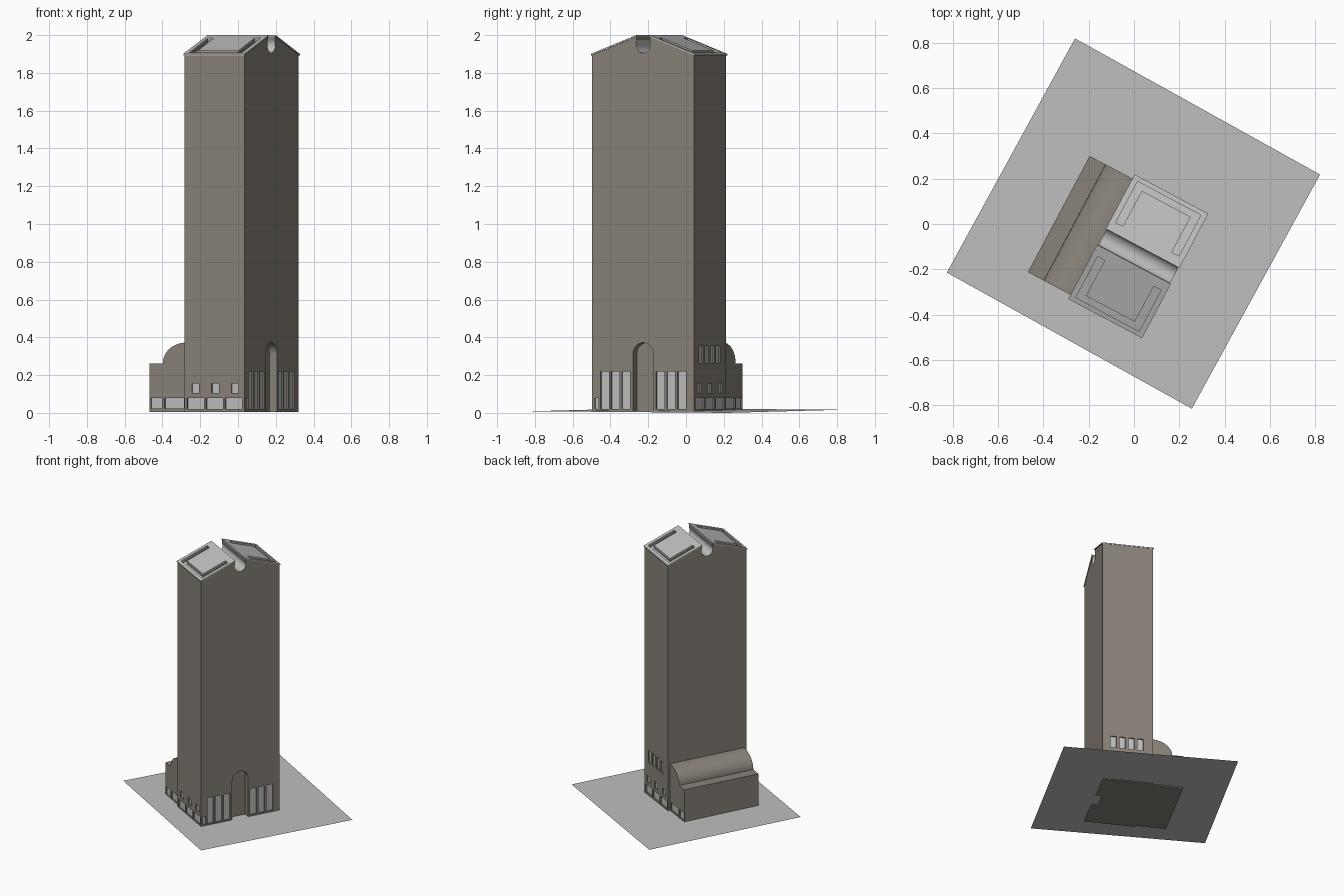
import bpy
import bmesh
import math
from mathutils import Matrix

cube = bpy.data.objects.get("Cube")
if cube:
    bpy.data.objects.remove(cube, do_unlink=True)


def material(name, rgb):
    m = bpy.data.materials.new(name)
    m.use_nodes = True
    m.diffuse_color = (*rgb, 1)
    m.node_tree.nodes["Principled BSDF"].inputs["Base Color"].default_value = (*rgb, 1)
    return m


STONE = material("warm stone", (0.25, 0.225, 0.19))
GREY = material("light grey", (0.52, 0.52, 0.52))

# The building is laid out in its own frame, then turned and placed
PLACE = Matrix.Translation((0.019, -0.1425, 0)) @ Matrix.Rotation(math.radians(-28), 4, "Z")
HU, HV = 0.179, 0.306      # tower half width and half depth
BASE, EAVE, RIDGE_SLOPE = 0.006, 1.901, 0.365
DEPTH = 0.012              # window recess


def finish(name, bm, mat, place=PLACE):
    bmesh.ops.recalc_face_normals(bm, faces=bm.faces)
    me = bpy.data.meshes.new(name)
    bm.to_mesh(me)
    bm.free()
    me.materials.append(mat)
    ob = bpy.data.objects.new(name, me)
    ob.matrix_world = place
    bpy.context.collection.objects.link(ob)
    return ob


def loft(bm, bottom, top):
    a = [bm.verts.new(p) for p in bottom]
    b = [bm.verts.new(p) for p in top]
    bm.faces.new(a)
    bm.faces.new(b)
    for i in range(len(a)):
        j = (i + 1) % len(a)
        bm.faces.new((a[i], a[j], b[j], b[i]))


def prism(bm, pts, lo, hi, axis):
    """Extrude a flat profile along x (0) or y (1)."""
    def at(t):
        return [(t, p, q) if axis == 0 else (p, t, q) for p, q in pts]
    loft(bm, at(lo), at(hi))


def roof_z(y):
    return EAVE + (HV + 0.005 - abs(y)) * RIDGE_SLOPE


def sloped(bm, pts, lo, hi, side):
    """Plan outline lifted onto one roof slope."""
    loft(bm, [(x, side * y, roof_z(y) + lo) for x, y in pts],
         [(x, side * y, roof_z(y) + hi) for x, y in pts])


def arc(cy, cz, ry, rz, a0, a1, n):
    angles = [math.radians(a0 + (a1 - a0) * i / n) for i in range(n + 1)]
    return [(cy + ry * math.cos(a), cz + rz * math.sin(a)) for a in angles]


def rect(a0, a1, b0, b1):
    return [(a0, b0), (a1, b0), (a1, b1), (a0, b1)]


def opening(cut, glass, axis, wall, a0, a1, z0, z1):
    """Recess in a wall at a signed distance, with a pane set at its back."""
    s = 1 if wall > 0 else -1
    # the profile runs across the wall, the prism runs through it
    prism(cut, rect(a0, a1, z0, z1), wall - s * DEPTH, wall + s * 0.05, axis)
    prism(glass, rect(a0, a1, z0, z1), wall - s * (DEPTH + 0.002), wall - s * (DEPTH - 0.003), axis)


def carve(ob, bm):
    cutter = finish("cutter", bm, STONE)
    cutter.hide_render = True
    mod = ob.modifiers.new("openings", "BOOLEAN")
    mod.operation, mod.solver, mod.object = "DIFFERENCE", "EXACT", cutter
    bpy.context.view_layer.update()
    done = bpy.data.meshes.new_from_object(ob.evaluated_get(bpy.context.evaluated_depsgraph_get()))
    ob.modifiers.clear()
    ob.data = done
    bpy.data.objects.remove(cutter, do_unlink=True)


def smooth(ob):
    bpy.ops.object.select_all(action="DESELECT")
    ob.select_set(True)
    bpy.context.view_layer.objects.active = ob
    bpy.ops.object.shade_smooth_by_angle(angle=math.radians(30))


# Shared outlines
U_GROOVE = [(-0.158, 0.085), (-0.122, 0.085), (-0.122, 0.262), (0.122, 0.262),
            (0.122, 0.085), (0.158, 0.085), (0.158, 0.29), (-0.158, 0.29)]
KEYHOLE = [(-0.04, 2.1)] + arc(0, 1.95, 0.047, 0.047, 148, 392, 24) + [(0.04, 2.1)]
ARCHWAY = [(-0.062, -0.05), (0.062, -0.05)] + arc(0, 0.31, 0.062, 0.062, 0, 180, 16)

# Tower shaft with a gabled top
bm = bmesh.new()
under = 0.006
prism(bm, [(-HV, BASE), (HV, BASE), (HV, roof_z(HV) - under),
           (0, roof_z(0) - under), (-HV, roof_z(HV) - under)], -HU, HU, 0)
tower = finish("tower_shaft", bm, STONE)

cut, glass = bmesh.new(), bmesh.new()
prism(cut, KEYHOLE, -0.3, 0.3, 0)
prism(cut, ARCHWAY, HU - 0.045, 0.3, 0)
for side in (-1, 1):
    sloped(cut, U_GROOVE, -0.026, 0.05, side)
    # Ground floor glazing and small square windows on the narrow walls
    for c in (-0.114, 0, 0.114):
        opening(cut, glass, 1, side * HV, c - 0.05, c + 0.05, 0.02, 0.08)
    for c in (-0.114, 0.005, 0.123):
        opening(cut, glass, 1, side * HV, c - 0.022, c + 0.022, 0.105, 0.155)
    # Tall panes beside the archway
    for c in (0.103, 0.167, 0.231):
        opening(cut, glass, 0, HU, side * c - 0.025, side * c + 0.025, 0.02, 0.22)
# Upper row on the back wall and a low corner light
for i in range(4):
    c = -0.09 + i * 0.064
    opening(cut, glass, 1, HV, c - 0.021, c + 0.021, 0.265, 0.355)
opening(cut, glass, 0, HU, -0.29, -0.267, 0.02, 0.08)
carve(tower, cut)
finish("tower_windows", glass, GREY)

# Roof slopes with grooves, and groove floors
for side, label in ((-1, "front"), (1, "back")):
    bm = bmesh.new()
    sloped(bm, rect(-HU - 0.005, HU + 0.005, 0.04, HV + 0.005), -0.008, 0, side)
    roof = finish(label + "_roof", bm, GREY)
    bm = bmesh.new()
    sloped(bm, U_GROOVE, -0.05, 0.05, side)
    carve(roof, bm)
    bm = bmesh.new()
    sloped(bm, U_GROOVE, -0.03, -0.024, side)
    finish(label + "_roof_groove_floor", bm, GREY)

# Lining of the ridge trough
bm = bmesh.new()
prism(bm, arc(0, 1.95, 0.048, 0.048, 148, 392, 24) + arc(0, 1.95, 0.044, 0.044, 392, 148, 24),
      -HU + 0.001, HU - 0.001, 0)
smooth(finish("ridge_trough", bm, GREY))

# Low side wing with a curved roof
bm = bmesh.new()
prism(bm, [(-HU, BASE), (-0.397, BASE), (-0.397, 0.262)]
      + arc(-HU, 0.262, 0.139, 0.11, 180, 90, 14), -0.29, 0.29, 1)
wing = finish("side_wing", bm, STONE)
cut, glass = bmesh.new(), bmesh.new()
for side in (-1, 1):
    for a0, a1 in ((-0.39, -0.322), (-0.308, -0.19)):
        opening(cut, glass, 1, side * 0.29, a0, a1, 0.022, 0.08)
carve(wing, cut)
finish("wing_windows", glass, GREY)
smooth(wing)

# Gently tilted ground sheet
bm = bmesh.new()
bmesh.ops.create_grid(bm, x_segments=8, y_segments=8, size=1)
for v in bm.verts:
    a, b = v.co.x, v.co.y
    x = -0.0025 + 0.54 * a + 0.2825 * b
    y = 0.002 - 0.3 * a + 0.516 * b
    v.co = (x, y, 0.0125 - 0.0152 * x)
ground = finish("ground_sheet", bm, GREY, Matrix())
smooth(ground)
